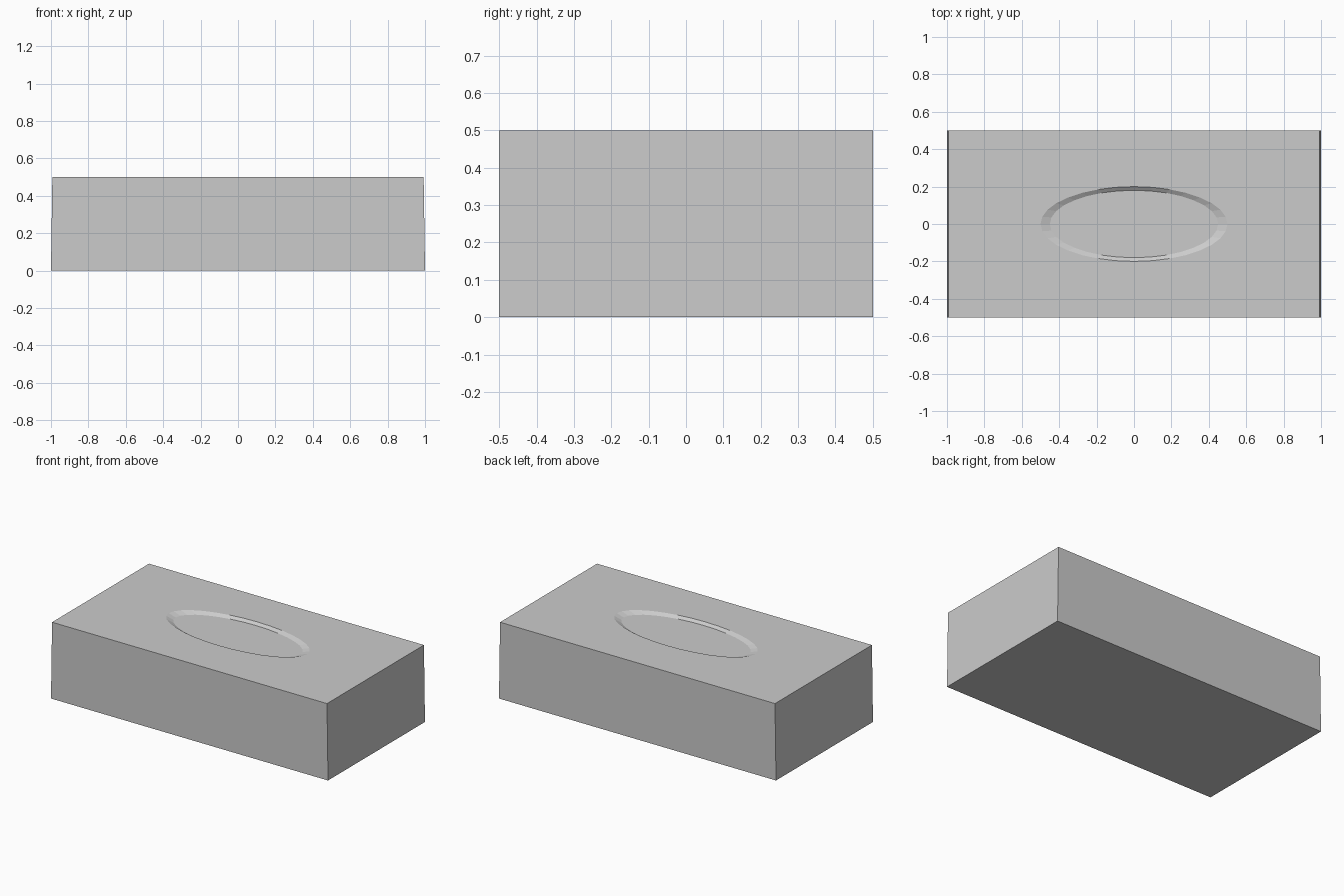
import bpy, bmesh
from math import cos, sin, pi

if "Cube" in bpy.data.objects:
    bpy.data.objects.remove(bpy.data.objects["Cube"])

SIDES = 32
H = 0.5        # box height
DEPTH = 0.015  # depth of the oval recess


def make_object(name, bm):
    bmesh.ops.recalc_face_normals(bm, faces=bm.faces)
    mesh = bpy.data.meshes.new(name)
    bm.to_mesh(mesh)
    bm.free()
    obj = bpy.data.objects.new(name, mesh)
    bpy.context.collection.objects.link(obj)
    return obj


def oval(bm, rx, ry, z):
    return [bm.verts.new((rx * cos(2 * pi * i / SIDES), ry * sin(2 * pi * i / SIDES), z))
            for i in range(SIDES)]


# box body: ends lean inwards very slightly towards the top
bm = bmesh.new()
bmesh.ops.create_cube(bm, size=1)
for v in bm.verts:
    top = v.co.z > 0
    v.co.x *= 1.985 if top else 2.0
    v.co.z = H if top else 0
bm.faces.ensure_lookup_table()
lid = max(bm.faces, key=lambda f: f.calc_center_median().z)
corner = {(v.co.x > 0, v.co.y > 0): v for v in lid.verts}
bmesh.ops.delete(bm, geom=[lid], context='FACES_ONLY')

# lid around the oval: one fan per quarter plus a triangle between corners
rim = oval(bm, 0.5, 0.2, H)
quarters = [corner[k] for k in ((True, True), (False, True), (False, False), (True, False))]
step = SIDES // 4
for q, c in enumerate(quarters):
    for i in range(step):
        j = q * step + i
        bm.faces.new((c, rim[(j + 1) % SIDES], rim[j]))
    bm.faces.new((c, quarters[(q + 1) % 4], rim[((q + 1) * step) % SIDES]))

# sloped rim of the opening
inner = oval(bm, 0.45, 0.18, H - DEPTH)
for i in range(SIDES):
    j = (i + 1) % SIDES
    bm.faces.new((rim[i], rim[j], inner[j], inner[i]))

# flat oval floor of the recess
bm.faces.new(inner)
make_object("box_with_oval_recess", bm)
